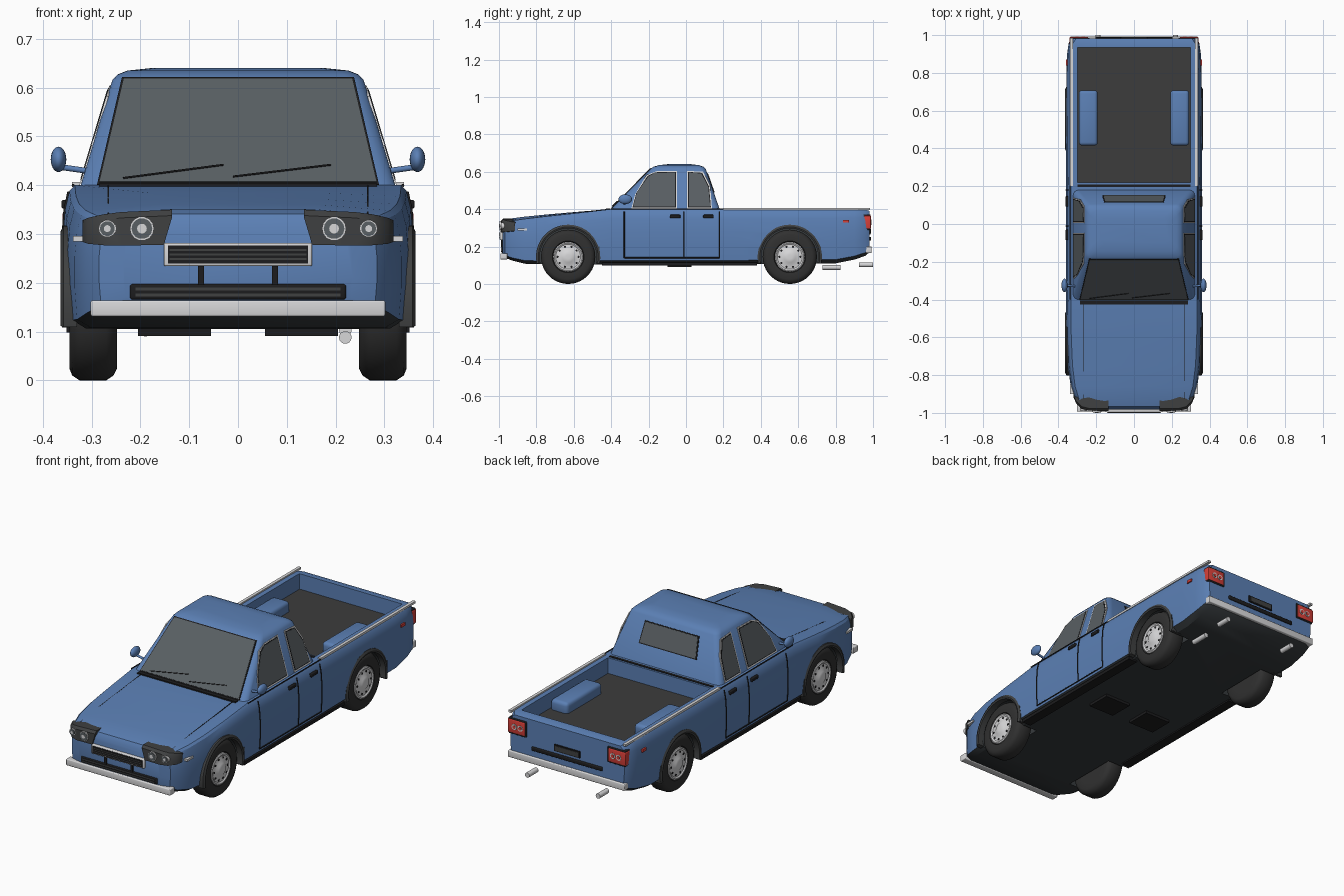
import bpy, bmesh
from math import sin, cos, pi, radians, hypot
from mathutils import Vector, geometry

if "Cube" in bpy.data.objects:
    bpy.data.objects.remove(bpy.data.objects["Cube"])


def material(name, r, g, b):
    m = bpy.data.materials.new(name)
    m.use_nodes = True
    m.diffuse_color = (r, g, b, 1)
    m.node_tree.nodes["Principled BSDF"].inputs["Base Color"].default_value = (r, g, b, 1)
    return m


BLUE = material("blue paint", .105, .215, .46)
GLASS = material("grey glass", .1, .115, .125)
DARK = material("dark plastic", .05, .052, .053)
BLACK = material("black trim", .012, .012, .013)
RUBBER = material("tyre rubber", .03, .03, .03)
UNDER = material("underbody", .037, .043, .047)
FLOOR = material("bed liner", .045, .045, .045)
METAL = material("light metal", .68, .68, .69)
RED = material("red lens", .68, .05, .04)


def finish(bm, name, mat, angle=35):
    bmesh.ops.recalc_face_normals(bm, faces=bm.faces)
    me = bpy.data.meshes.new(name)
    bm.to_mesh(me)
    bm.free()
    me.materials.append(mat)
    ob = bpy.data.objects.new(name, me)
    bpy.context.collection.objects.link(ob)
    smooth(ob, angle)
    return ob


def activate(ob):
    bpy.ops.object.select_all(action='DESELECT')
    ob.select_set(True)
    bpy.context.view_layer.objects.active = ob


def smooth(ob, angle=35):
    activate(ob)
    bpy.ops.object.shade_smooth_by_angle(angle=radians(angle))


def loft(name, rings, mat, angle=35):
    """Skin a row of closed rings and cap both ends."""
    bm = bmesh.new()
    rows = [[bm.verts.new(p) for p in ring] for ring in rings]
    n = len(rows[0])
    for a, b in zip(rows, rows[1:]):
        for i in range(n):
            bm.faces.new((a[i], a[(i + 1) % n], b[(i + 1) % n], b[i]))
    bm.faces.new(rows[0])
    bm.faces.new(rows[-1])
    return finish(bm, name, mat, angle)


def box(name, xs, ys, zs, mat, bevel=0):
    bm = bmesh.new()
    bmesh.ops.create_cube(bm, size=1)
    for v in bm.verts:
        v.co = [s[0] if c < 0 else s[1] for c, s in zip(v.co, (xs, ys, zs))]
    if bevel:
        bmesh.ops.bevel(bm, geom=bm.edges[:], offset=bevel, segments=3, profile=.5, affect='EDGES')
    return finish(bm, name, mat)


def panel(name, pts, mat, thick=.006):
    n = geometry.normal([Vector(p) for p in pts]) * thick / 2
    return loft(name, [[Vector(p) - n for p in pts], [Vector(p) + n for p in pts]], mat)


def lathe(name, profile, y, z, mat, s=1, n=40):
    """Turn (x, radius) pairs about an axis along x."""
    return loft(name, [[(s * x, y + r * cos(2 * pi * i / n), z + r * sin(2 * pi * i / n))
                        for i in range(n)] for x, r in profile], mat)


def tube(name, pts, r, mat):
    cu = bpy.data.curves.new(name, 'CURVE')
    cu.dimensions = '3D'
    cu.bevel_depth, cu.bevel_resolution, cu.use_fill_caps = r, 5, True
    sp = cu.splines.new('POLY')
    sp.points.add(len(pts) - 1)
    for p, co in zip(sp.points, pts):
        p.co = (*co, 1)
    cu.materials.append(mat)
    ob = bpy.data.objects.new(name, cu)
    bpy.context.collection.objects.link(ob)
    activate(ob)
    bpy.ops.object.convert(target='MESH')
    smooth(bpy.context.object)


def cut(ob, cutter):
    m = ob.modifiers.new("cut", 'BOOLEAN')
    m.operation, m.solver, m.object = 'DIFFERENCE', 'EXACT', cutter
    activate(ob)
    bpy.ops.object.modifier_apply(modifier=m.name)
    bpy.data.objects.remove(cutter)


# Body shell: stations of (y, half width, bottom, top, crown)
stations = [(-.982, .235, .16, .305, .012), (-.967, .285, .14, .327, .014), (-.93, .312, .125, .338, .013),
            (-.86, .335, .108, .348, .012), (-.75, .35, .105, .361, .01), (-.6, .357, .105, .377, .007),
            (-.4, .36, .105, .4, 0), (.2, .36, .105, .4, 0), (.8, .358, .11, .4, 0),
            (.9, .354, .13, .4, 0), (.958, .346, .15, .398, 0), (.982, .33, .17, .39, 0)]
side = [(.9, 0), (.985, .07), (1, .35), (1, .6), (.985, .83), (.96, .96), (.93, 1)]


def section(y, w, zb, zt, crown):
    half = [(w * fx, zb + (zt - zb) * fz) for fx, fz in side] + [(w * .5, zt + crown)]
    return [(x, y, z) for x, z in half] + [(-x, y, z) for x, z in reversed(half)]


body = loft("body", [section(*s) for s in stations], BLUE)
WHEEL_Y, WHEEL_Z, BED_Z = (-.63, .555), .145, .318
cut(body, box("bed_cutter", (-.298, .298), (.22, .935), (BED_Z, .6), BLUE))
for s in (1, -1):
    box("bed_wheel_box", sorted((s * .192, s * .292)), (.415, .708), (.3, .372), BLUE, .018)
    for wy in WHEEL_Y:
        cut(body, lathe("arch_cutter", [(.235, .157), (.45, .157)], wy, WHEEL_Z, BLUE, s))
for m in (UNDER, FLOOR):
    body.data.materials.append(m)
for f in body.data.polygons:
    c, n = f.center, f.normal
    in_arch = .2 < abs(c.x) < .34 and min(hypot(c.y - wy, c.z - WHEEL_Z) for wy in WHEEL_Y) < .16
    if n.z > .9 and abs(c.z - BED_Z) < .005 and c.y > .2:
        f.material_index = 2
    elif in_arch or (n.z < -.4 and c.z < .17):
        f.material_index = 1
smooth(body, 30)

# Cabin: rounded rectangles of (z, front, back, half width, corner)
def cabin_ring(z, yf, yb, w, r=.03):
    out = []
    for cx, cy, a0 in ((w - r, yb - r, 0), (r - w, yb - r, 1), (r - w, yf + r, 2), (w - r, yf + r, 3)):
        for k in range(5):
            a = (a0 + k / 4) * pi / 2
            out.append((cx + r * cos(a), cy + r * sin(a), z))
    return out


loft("cabin", [cabin_ring(*c) for c in (
    (.385, -.415, .185, .327), (.615, -.19, .105, .258), (.627, -.173, .092, .247),
    (.635, -.145, .07, .227), (.64, -.1, .03, .18))], BLUE, 40)


def slope(z, low, high):
    return low + (z - .385) / .23 * (high - low)


def end_panel(name, low, high, corners, mat, thick):
    panel(name, [(x, slope(z, low, high), z) for x, z in corners], mat, thick)


def trapezoid(wb, zb, wt, zt):
    return [(-wb, zb), (wb, zb), (wt, zt), (-wt, zt)]


end_panel("windscreen_seal", -.415, -.19, trapezoid(.289, .4, .238, .62), BLACK, .005)
end_panel("windscreen", -.415, -.19, trapezoid(.284, .404, .234, .616), GLASS, .009)
end_panel("rear_window_seal", .185, .105, trapezoid(.168, .485, .157, .593), BLACK, .005)
end_panel("rear_window", .185, .105, trapezoid(.162, .49, .151, .588), GLASS, .009)
box("cowl_vent", (-.285, .285), (-.427, -.405), (.39, .404), BLACK)
box("bed_front_seal", (-.3, .3), (.195, .21), (.39, .403), BLACK)
for a, b in (((-.235, .415), (-.03, .442)), ((-.01, .418), (.19, .442))):
    tube("wiper", [(x, slope(z, -.415, -.19) - .009, z) for x, z in (a, b)], .002, BLACK)

# Side windows, doors, mirrors and rails
front_glass = [(-.285, .41), (-.265, .485), (-.205, .575), (-.165, .595), (-.055, .597), (-.055, .41)]
rear_glass = [(.012, .41), (.012, .597), (.085, .592), (.122, .52), (.132, .41)]
for s in (1, -1):
    for name, outline in (("front_side", front_glass), ("rear_side", rear_glass)):
        cy = sum(p[0] for p in outline) / len(outline)
        for part, grow, mat, thick in (("trim", .007, METAL, .005), ("seal", .001, BLACK, .007), ("window", -.003, GLASS, .009)):
            pts = [(y + (grow if y > cy else -grow), z + (grow if z > .5 else -grow)) for y, z in outline]
            panel(name + "_" + part, [(s * slope(z, .327, .258), y, z) for y, z in pts], mat, thick)
    seam = [(.356, .14), (.36, .208), (.36, .282), (.355, .35), (.347, .387)]
    for y in (-.33, -.01, .18):
        tube("door_seam", [(s * x, y, z) for x, z in seam], .003, BLACK)
    tube("door_bottom_seam", [(s * .357, -.33, .14), (s * .357, .18, .14)], .003, BLACK)
    tube("belt_seam", [(s * .338, -.4, .4), (s * .338, .2, .4)], .003, BLACK)
    for y in (-.058, .12):
        box("door_handle", sorted((s * .345, s * .362)), (y - .028, y + .028), (.352, .37), BLACK, .004)
    tube("mirror_arm", [(s * .3, -.33, .428), (s * .362, -.325, .437)], .006, BLUE)
    bm = bmesh.new()
    bmesh.ops.create_uvsphere(bm, u_segments=20, v_segments=12, radius=1)
    for v in bm.verts:
        v.co = (s * .368 + v.co.x * .016, -.325 + v.co.y * .036, .453 + v.co.z * .026)
    finish(bm, "mirror", BLUE, 60)
    box("bed_rail", sorted((s * .324, s * .34)), (.2, .985), (.396, .407), METAL)
    box("sill", sorted((s * .3, s * .352)), (-.45, .38), (.098, .115), BLACK)
    tube("hood_seam", [(s * .266, -.925, .34), (s * .266, -.75, .364), (s * .266, -.6, .379), (s * .266, -.42, .399)], .002, BLACK)
    box("front_marker", sorted((s * .31, s * .338)), (-.9, -.85), (.285, .296), METAL)
    box("rear_marker", sorted((s * .33, s * .36)), (.84, .872), (.328, .342), RED)

# Wheels with arch flares and mud flaps
for s in (1, -1):
    for wy in WHEEL_Y:
        lathe("tyre", [(.25, .08), (.248, .12), (.255, .135), (.27, .145), (.325, .145), (.34, .135),
                       (.346, .12), (.343, .085), (.333, .08)], wy, WHEEL_Z, RUBBER, s)
        lathe("hub", [(.325, .08), (.343, .08), (.346, .074), (.341, .066), (.343, .04), (.35, .03), (.352, .012)],
              wy, WHEEL_Z, METAL, s)
        for k in range(10):
            a = 2 * pi * k / 10
            lathe("hub_hole", [(.338, .006), (.3435, .006)], wy + .056 * cos(a), WHEEL_Z + .056 * sin(a), BLACK, s, 8)
        arc = [radians(-12 + 204 * k / 24) for k in range(25)]
        loft("arch_flare", [[(s * x, wy + r * cos(a), WHEEL_Z + r * sin(a)) for x, r in
                             ((.33, .152), (.361, .152), (.364, .16), (.358, .172), (.33, .172))] for a in arc], DARK)
        box("mud_flap", sorted((s * .3, s * .361)), (wy + .155, wy + .167), (.108, .2), DARK)

# Nose: lamps, grille, intake and bumper
for s in (1, -1):
    cols = [(.135, -.99, .335, .35), (.152, -.99, .278, .349), (.24, -.988, .276, .345),
            (.278, -.978, .277, .34), (.308, -.947, .28, .333), (.319, -.92, .284, .328)]
    loft("headlamp_housing", [[(s * x, y, lo), (s * x, y, hi - .012), (s * x, y + .012, hi),
                               (s * x, -.915, hi), (s * x, -.915, lo)] for x, y, lo, hi in cols], DARK)
    for x, y, r in ((.197, -.988, .025), (.268, -.98, .018)):
        for part, k, d, mat in (("rim", 1, .008, METAL), ("lens", .85, .01, GLASS), ("bulb", .4, .012, METAL)):
            tube("headlamp_" + part, [(s * x, y + .01, .311), (s * x, y - d, .311)], r * k, mat)
    box("plate_bracket", sorted((s * .07, s * .082)), (-.99, -.96), (.195, .24), BLACK)
box("grille_frame", (-.152, .152), (-.996, -.95), (.234, .282), METAL, .004)
box("grille_recess", (-.144, .144), (-.998, -.96), (.24, .276), BLACK)
for z in (.249, .258, .267):
    box("grille_bar", (-.14, .14), (-1, -.97), (z - .002, z + .002), DARK)
box("lower_intake", (-.222, .222), (-.986, -.93), (.165, .198), BLACK, .006)
for z in (.175, .187):
    box("intake_bar", (-.21, .21), (-.989, -.95), (z - .003, z + .003), DARK)
box("front_bumper", (-.302, .302), (-.993, -.955), (.131, .164), METAL, .004)

# Tail: lamps, trim, bumper and exhaust pipes
for s in (1, -1):
    box("tail_lamp_frame", sorted((s * .235, s * .339)), (.945, .986), (.288, .372), BLACK, .004)
    box("tail_lamp", sorted((s * .242, s * .342)), (.952, .989), (.295, .365), RED, .004)
    for x in (.268, .302):
        tube("reverse_lamp", [(s * x, .98, .33), (s * x, .991, .33)], .015, METAL)
        tube("reverse_lamp_centre", [(s * x, .98, .33), (s * x, .993, .33)], .009, RED)
box("tail_strip", (-.205, .205), (.97, .99), (.232, .252), BLACK, .004)
box("plate_recess", (-.075, .075), (.975, .987), (.265, .3), BLACK)
box("plate", (-.066, .066), (.98, .989), (.27, .294), DARK)
box("rear_bumper", (-.338, .338), (.95, .992), (.165, .2), METAL, .004)
for x, y0, y1, z in ((.22, .73, .825, .088), (.22, .925, 1, .103), (-.19, .925, 1, .103)):
    tube("exhaust_pipe", [(x, y0, z), (x, y1, z)], .013, METAL)

# Underside plates
for x in (-.13, .13):
    box("floor_plate", (x - .075, x + .075), (-.1, .03), (.091, .11), BLACK)
